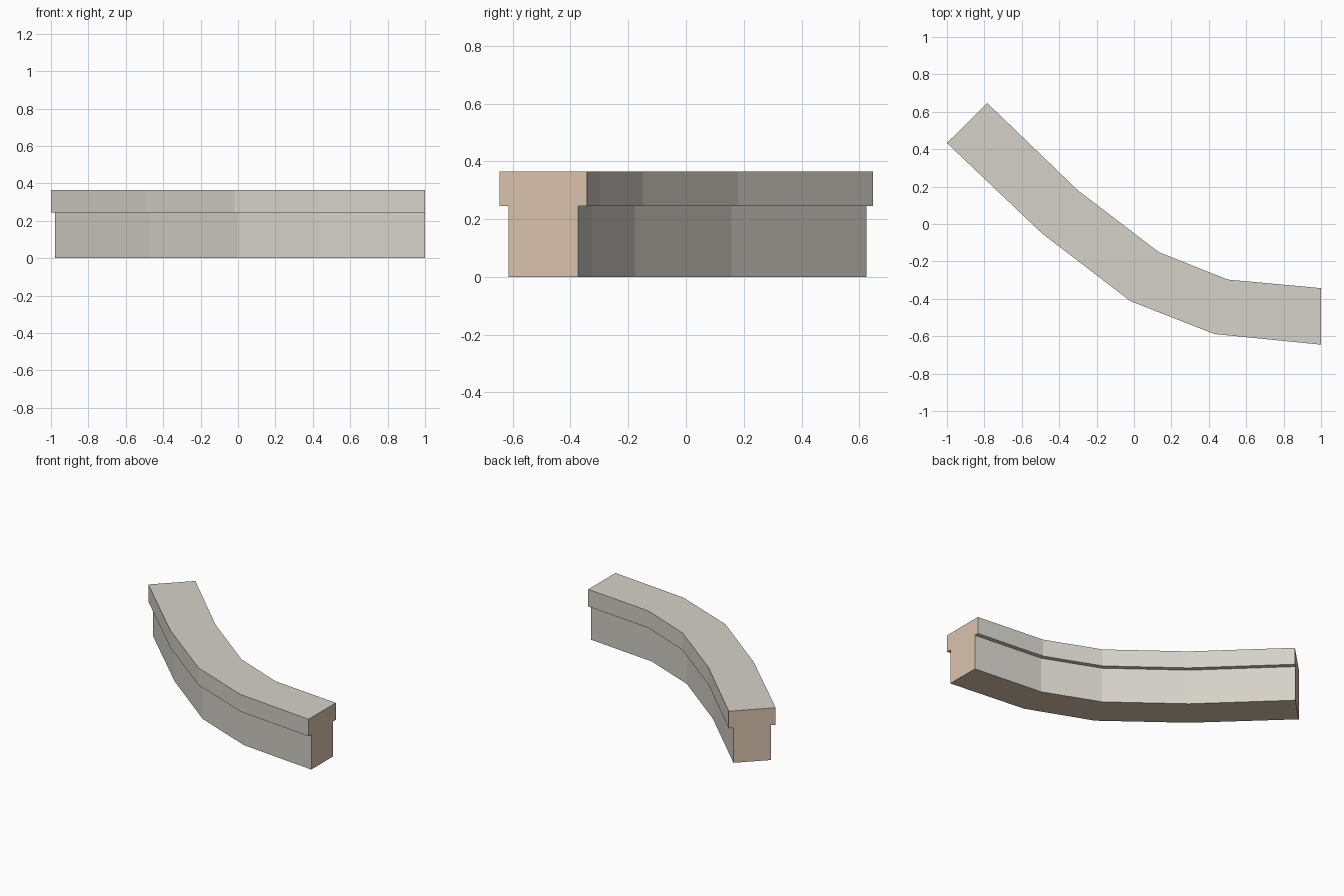
import bpy
import bmesh
from mathutils import Vector

cube = bpy.data.objects.get("Cube")
if cube:
    bpy.data.objects.remove(cube)


def make_material(name, color):
    mat = bpy.data.materials.new(name)
    mat.use_nodes = True
    mat.diffuse_color = color
    mat.node_tree.nodes["Principled BSDF"].inputs["Base Color"].default_value = color
    return mat


stone = make_material("pale grey stone", (0.665, 0.645, 0.585, 1))
core = make_material("tan core", (0.70, 0.545, 0.42, 1))

# Plan of the curved wall: front and back edge at each joint
front_edge = [(-1, 0.433), (-0.492, -0.05), (-0.018, -0.413), (0.43, -0.588), (1, -0.645)]
back_edge = [(-0.785, 0.647), (-0.3, 0.18), (0.132, -0.15), (0.5, -0.297), (1, -0.343)]

# T-shaped section: fraction across the width, height
BASE_TOP, CAP_TOP, INSET = 0.245, 0.365, 0.1
half = [(INSET, 0), (INSET, BASE_TOP), (0, BASE_TOP), (0, CAP_TOP)]
section = half + [(1 - t, z) for t, z in reversed(half)]

# Sweep the section along the plan
bm = bmesh.new()
rings = []
for f, b in zip(front_edge, back_edge):
    ring = []
    for t, z in section:
        p = Vector(f).lerp(Vector(b), t)
        ring.append(bm.verts.new((p.x, p.y, z)))
    rings.append(ring)

count = len(section)
for r0, r1 in zip(rings, rings[1:]):
    for i in range(count):
        j = (i + 1) % count
        bm.faces.new((r0[i], r0[j], r1[j], r1[i]))

# End caps, split into base and coping so every face is convex
for ring in (rings[0], rings[-1]):
    for ids in ((0, 1, 6, 7), (2, 3, 4, 5, 6, 1)):
        bm.faces.new([ring[i] for i in ids]).material_index = 1
bmesh.ops.recalc_face_normals(bm, faces=bm.faces)

# Tan on the underside as well as the ends
for face in bm.faces:
    if max(v.co.z for v in face.verts) < 0.01:
        face.material_index = 1

mesh = bpy.data.meshes.new("curved_wall")
bm.to_mesh(mesh)
bm.free()
mesh.materials.append(stone)
mesh.materials.append(core)
wall = bpy.data.objects.new("curved_wall", mesh)
bpy.context.collection.objects.link(wall)
